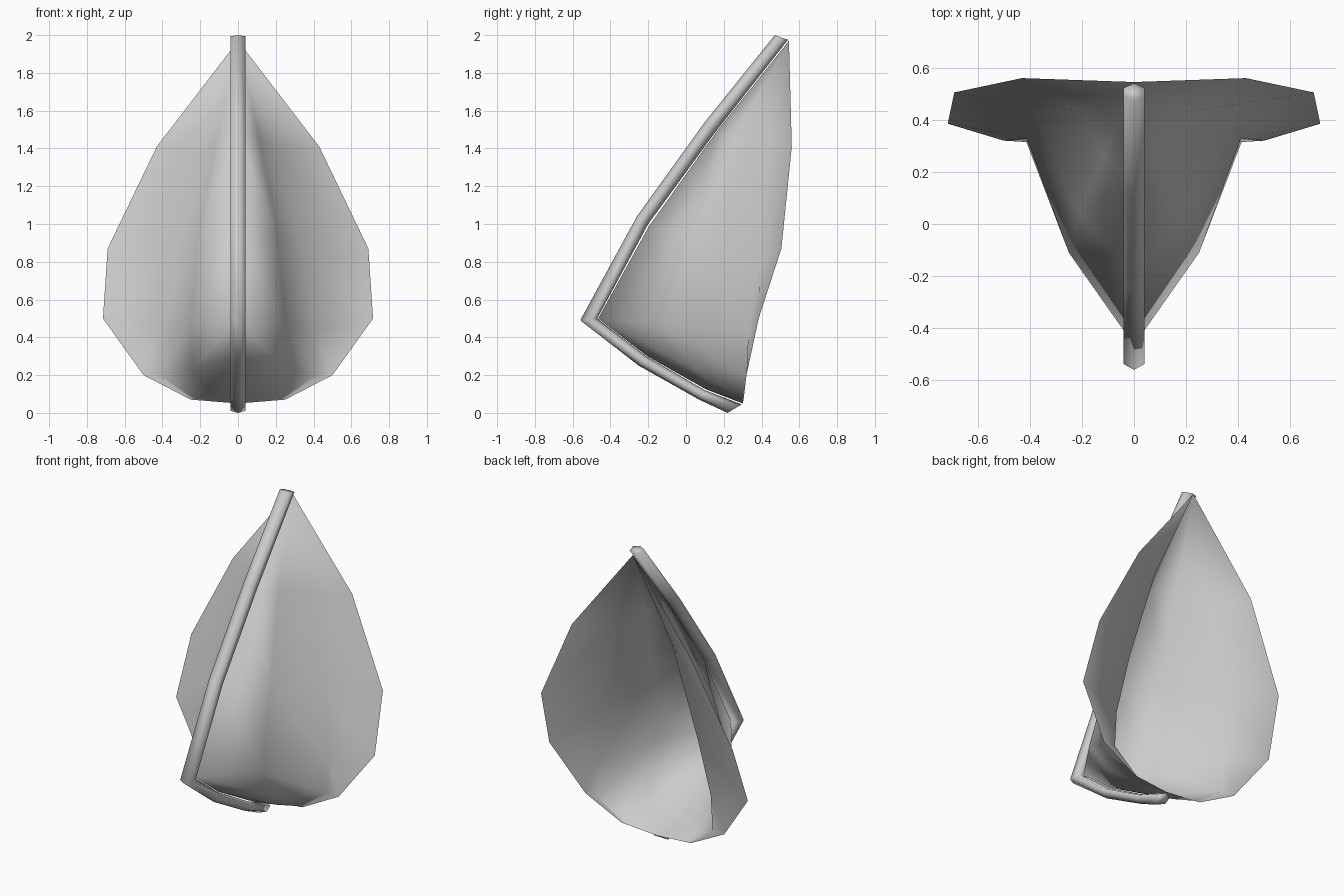
import bpy, bmesh, math
from mathutils import Vector

if "Cube" in bpy.data.objects:
    bpy.data.objects.remove(bpy.data.objects["Cube"])


def make_object(name, bm):
    mesh = bpy.data.meshes.new(name)
    bm.to_mesh(mesh)
    bm.free()
    obj = bpy.data.objects.new(name, mesh)
    bpy.context.collection.objects.link(obj)
    return obj


# Hooded sheet: each row runs from the keel, round the belly and fold, to the rim
top, bottom = (0, 0.545, 1.97), (0, 0.30, 0.05)
rows = [
    [(0, 0.155, 1.48), (0.11, 0.26, 1.46), (0.20, 0.43, 1.40), (0.43, 0.56, 1.41)],
    [(0, -0.195, 0.99), (0.21, 0.04, 0.95), (0.36, 0.39, 0.80), (0.69, 0.505, 0.87)],
    [(0, -0.465, 0.50), (0.25, -0.11, 0.46), (0.41, 0.33, 0.43), (0.715, 0.385, 0.50)],
    [(0, -0.205, 0.30), (0.24, 0.05, 0.23), (0.415, 0.32, 0.20), (0.50, 0.32, 0.20)],
    [(0, 0.105, 0.125), (0.13, 0.20, 0.095), (0.225, 0.295, 0.075), (0.25, 0.305, 0.07)],
]
bm = bmesh.new()
grid = [[bm.verts.new(p) for p in row] for row in rows]
v_top, v_bottom = bm.verts.new(top), bm.verts.new(bottom)
for i in range(3):
    bm.faces.new((v_top, grid[0][i], grid[0][i + 1]))
    bm.faces.new((grid[-1][i], v_bottom, grid[-1][i + 1]))
    for a, b in zip(grid, grid[1:]):
        bm.faces.new((a[i], b[i], b[i + 1], a[i + 1]))
for f in bm.faces:
    f.smooth = True
sheet = make_object("hooded_sheet", bm)
mirror = sheet.modifiers.new("mirror", 'MIRROR')
mirror.use_axis[0] = True
mirror.use_clip = True

# Keel: six-sided tube in front of the sheet, given by its outer and inner (y, z) lines
outer = [(0.47, 2.0), (0.10, 1.54), (-0.26, 1.04), (-0.56, 0.49),
         (-0.25, 0.25), (0.07, 0.07), (0.22, 0.0)]
inner = [(0.54, 1.975), (0.15, 1.48), (-0.20, 1.00), (-0.47, 0.50),
         (-0.21, 0.30), (0.10, 0.12), (0.295, 0.045)]
bm = bmesh.new()
rings = []
for o, n in zip(outer, inner):
    o, n = Vector((0, *o)), Vector((0, *n))
    mid, half = (o + n) / 2, (o - n) / 2
    rings.append([bm.verts.new(
        mid + half * math.cos(math.tau * k / 6)
        + Vector((0.046 * math.sin(math.tau * k / 6), 0, 0)))
        for k in range(6)])
for a, b in zip(rings, rings[1:]):
    for k in range(6):
        n = (k + 1) % 6
        bm.faces.new((a[k], a[n], b[n], b[k]))
bm.faces.new(rings[0])
bm.faces.new(rings[-1][::-1])
for f in bm.faces:
    f.smooth = True
bmesh.ops.recalc_face_normals(bm, faces=bm.faces)
make_object("keel_tube", bm)
